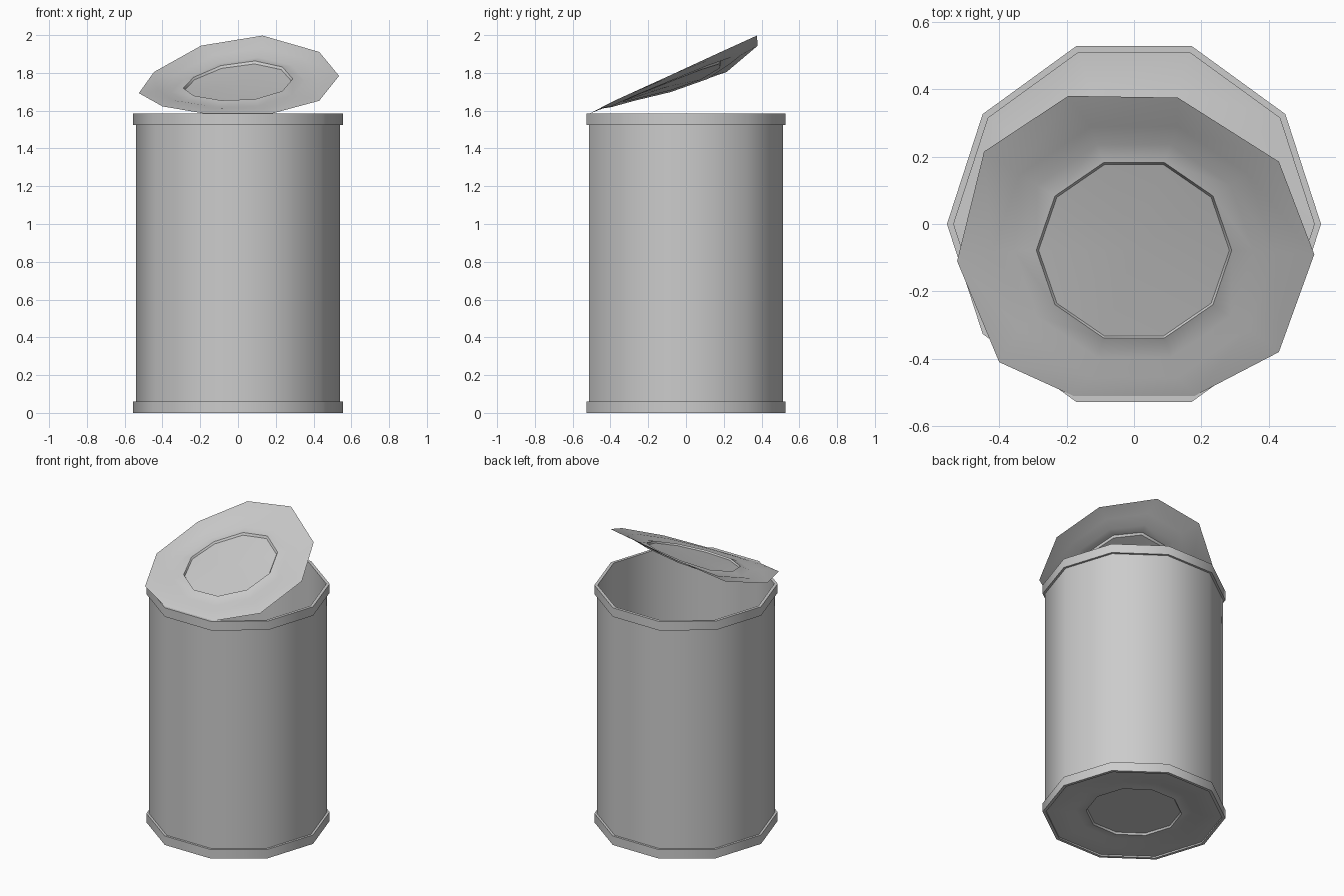
import bpy
from math import cos, sin, tau, radians

if "Cube" in bpy.data.objects:
    bpy.data.objects.remove(bpy.data.objects["Cube"])

SIDES = 10


def ring(radius, z=0.0, y_scale=1.0, y_mid=0.0):
    """One ten-sided ring of points with a corner on the x axis."""
    return [(radius * cos(tau * i / SIDES),
             y_mid + y_scale * radius * sin(tau * i / SIDES), z)
            for i in range(SIDES)]


def loft(name, rings, centre=None, closed=False):
    """Skin successive rings; optionally fan the last one to a centre point."""
    verts = [p for r in rings for p in r]
    faces = []
    count = len(rings)
    for k in range(count if closed else count - 1):
        a, b = k * SIDES, ((k + 1) % count) * SIDES
        for i in range(SIDES):
            j = (i + 1) % SIDES
            faces.append((a + i, a + j, b + j, b + i))
    if centre:
        verts.append(centre)
        a = (count - 1) * SIDES
        faces += [(a + i, a + (i + 1) % SIDES, len(verts) - 1) for i in range(SIDES)]
    mesh = bpy.data.meshes.new(name)
    mesh.from_pydata(verts, [], faces)
    mesh.update()
    obj = bpy.data.objects.new(name, mesh)
    bpy.context.collection.objects.link(obj)
    bpy.ops.object.select_all(action='DESELECT')
    obj.select_set(True)
    bpy.context.view_layer.objects.active = obj
    bpy.ops.object.shade_smooth_by_angle(angle=radians(42))
    return obj


# can wall with a rolled rim at both ends
wall = [(0.535, 0.0), (0.555, 0.0), (0.555, 0.06), (0.54, 0.06), (0.54, 1.525),
        (0.555, 1.525), (0.555, 1.585), (0.535, 1.585)]
loft("can_wall", [ring(r, z) for r, z in wall], closed=True)

# pressed bottom disc
floor = [(0.54, 0.01), (0.42, 0.01), (0.355, 0.03), (0.29, 0.02), (0.283, 0.032)]
loft("can_bottom", [ring(r, z) for r, z in floor], centre=(0, 0, 0.032))


# peeled-back lid: flat rings dropped on to a bent, twisted surface
def bend(points, drop=0.0):
    out = []
    for x, y, *_ in points:
        u = y + 0.1
        z = 1.737 + 0.33 * u + 0.112 * u**2 + 0.519 * u**3 + (0.08 + 0.2 * u) * x
        out.append((x, y, max(z, 1.585) - drop))
    return out


outline = [(0.535, -0.09), (0.43, 0.185), (0.13, 0.375), (-0.195, 0.38),
           (-0.445, 0.215), (-0.525, -0.11), (-0.40, -0.41), (-0.18, -0.51),
           (0.18, -0.51), (0.43, -0.38)]
lid = [bend(outline),
       bend(ring(0.42, y_scale=0.93, y_mid=-0.083)),
       bend(ring(0.355, y_scale=0.935, y_mid=-0.08), 0.015),
       bend(ring(0.29, y_scale=0.945, y_mid=-0.078)),
       bend(ring(0.283, y_scale=0.945, y_mid=-0.078), 0.012)]
loft("lid", lid, centre=bend([(0, -0.078)], 0.012)[0])
